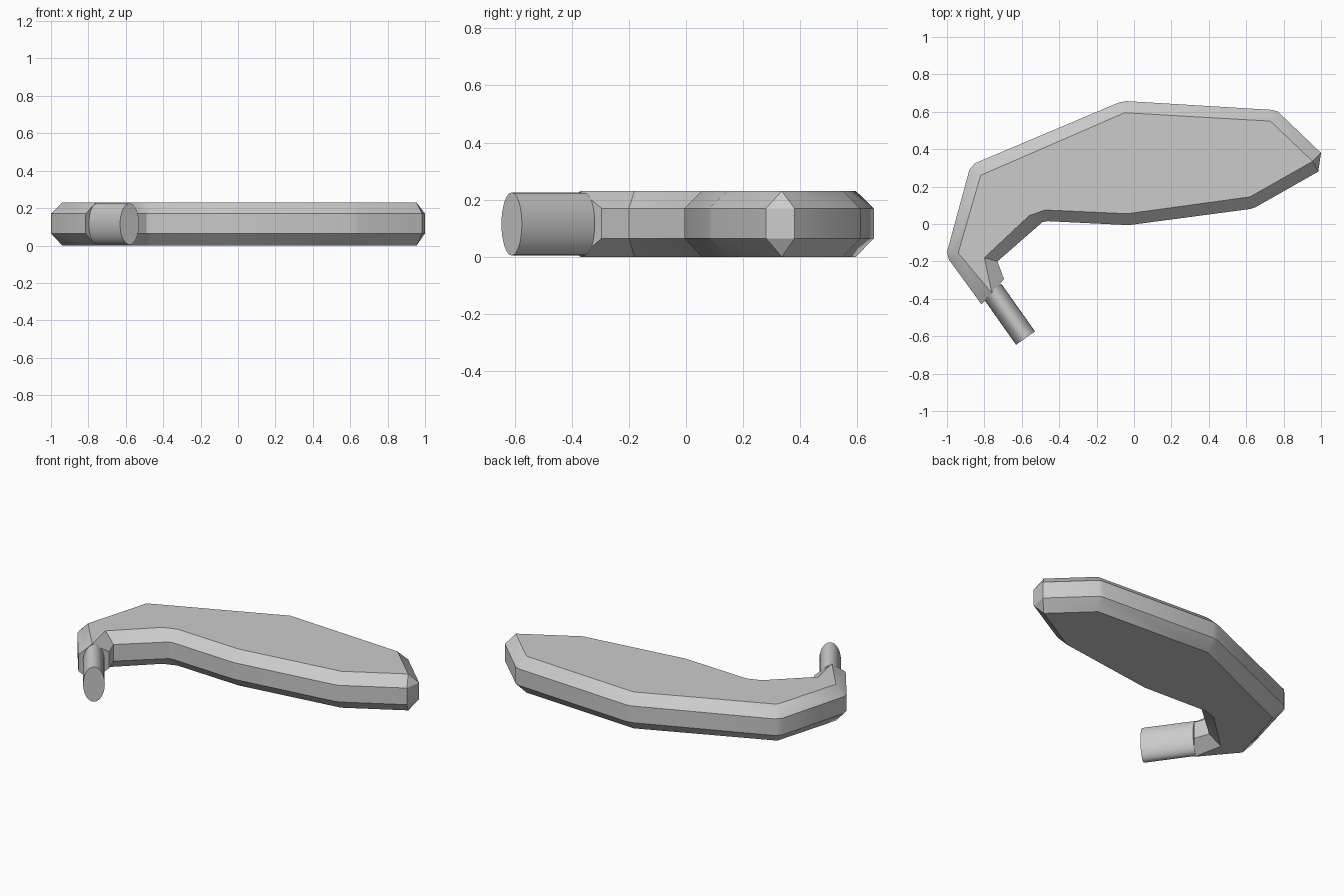
import bpy, bmesh
from math import radians
from mathutils import Vector, Matrix

cube = bpy.data.objects.get("Cube")
if cube:
    bpy.data.objects.remove(cube, do_unlink=True)

HEIGHT, LOW, HIGH = 0.23, 0.065, 0.17

grey = bpy.data.materials.new("plain grey")
grey.use_nodes = True
color = (0.6, 0.6, 0.6, 1)
grey.diffuse_color = color
grey.node_tree.nodes["Principled BSDF"].inputs["Base Color"].default_value = color


def finish(name, bm):
    """Turn a bmesh into a shaded object."""
    bmesh.ops.remove_doubles(bm, verts=bm.verts, dist=0.0005)
    bmesh.ops.recalc_face_normals(bm, faces=bm.faces)
    mesh = bpy.data.meshes.new(name)
    bm.to_mesh(mesh)
    bm.free()
    mesh.materials.append(grey)
    obj = bpy.data.objects.new(name, mesh)
    bpy.context.collection.objects.link(obj)
    bpy.ops.object.select_all(action="DESELECT")
    obj.select_set(True)
    bpy.context.view_layer.objects.active = obj
    bpy.ops.object.shade_smooth_by_angle(angle=radians(30))
    return obj


# Corners of the flat face, each with the belt points around it
corners = [
    ((-0.94, -0.155), [(-0.99, -0.19), (-1, -0.15)]),
    ((-0.82, 0.26), [(-0.88, 0.29), (-0.85, 0.325)]),
    ((-0.05, 0.595), [(-0.08, 0.65), (-0.04, 0.657)]),
    ((0.73, 0.55), [(0.74, 0.61), (0.77, 0.6)]),
    ((0.955, 0.335), [(1, 0.38), (0.985, 0.28)]),
    ((0.62, 0.145), [(0.65, 0.09), (0.62, 0.08)]),
    ((-0.035, 0.055), [(-0.02, -0.005), (-0.05, -0.005)]),
    ((-0.475, 0.075), [(-0.46, 0.015)]),
    ((-0.56, 0.045), [(-0.49, 0.01)]),
    ((-0.8, -0.18), [(-0.73, -0.2)]),
    ((-0.76, -0.37), [(-0.695, -0.295), (-0.815, -0.43)]),
]

# Bevelled paddle body: flat faces joined by a vertical belt
bm = bmesh.new()
flat = [face for face, belt in corners for _ in belt]
wide = [point for _, belt in corners for point in belt]
rings = [[bm.verts.new((x, y, z)) for x, y in outline]
         for outline, z in ((flat, 0), (wide, LOW), (wide, HIGH), (flat, HEIGHT))]
for lower, upper in zip(rings, rings[1:]):
    for i in range(len(lower)):
        bm.faces.new((lower[i - 1], lower[i], upper[i], upper[i - 1]))
bm.faces.new(rings[0])
bm.faces.new(rings[-1])
finish("paddle_body", bm)

# Oval mounting peg, running out of the neck
start, end = Vector((-0.76, -0.355, 0.115)), Vector((-0.58, -0.61, 0.115))
axis = end - start
bm = bmesh.new()
bmesh.ops.create_cone(bm, cap_ends=True, segments=32, radius1=1, radius2=1, depth=axis.length)
turn = axis.to_track_quat("Z", "Y").to_matrix().to_4x4()
side = Vector((0, 0, 1)).cross(axis).normalized()
frame = Matrix((side, Vector((0, 0, 1)), axis.normalized())).transposed().to_4x4()
bm.transform(Matrix.Translation((start + end) / 2) @ frame @ Matrix.Diagonal((0.062, 0.11, 1, 1)))
finish("mounting_peg", bm)
